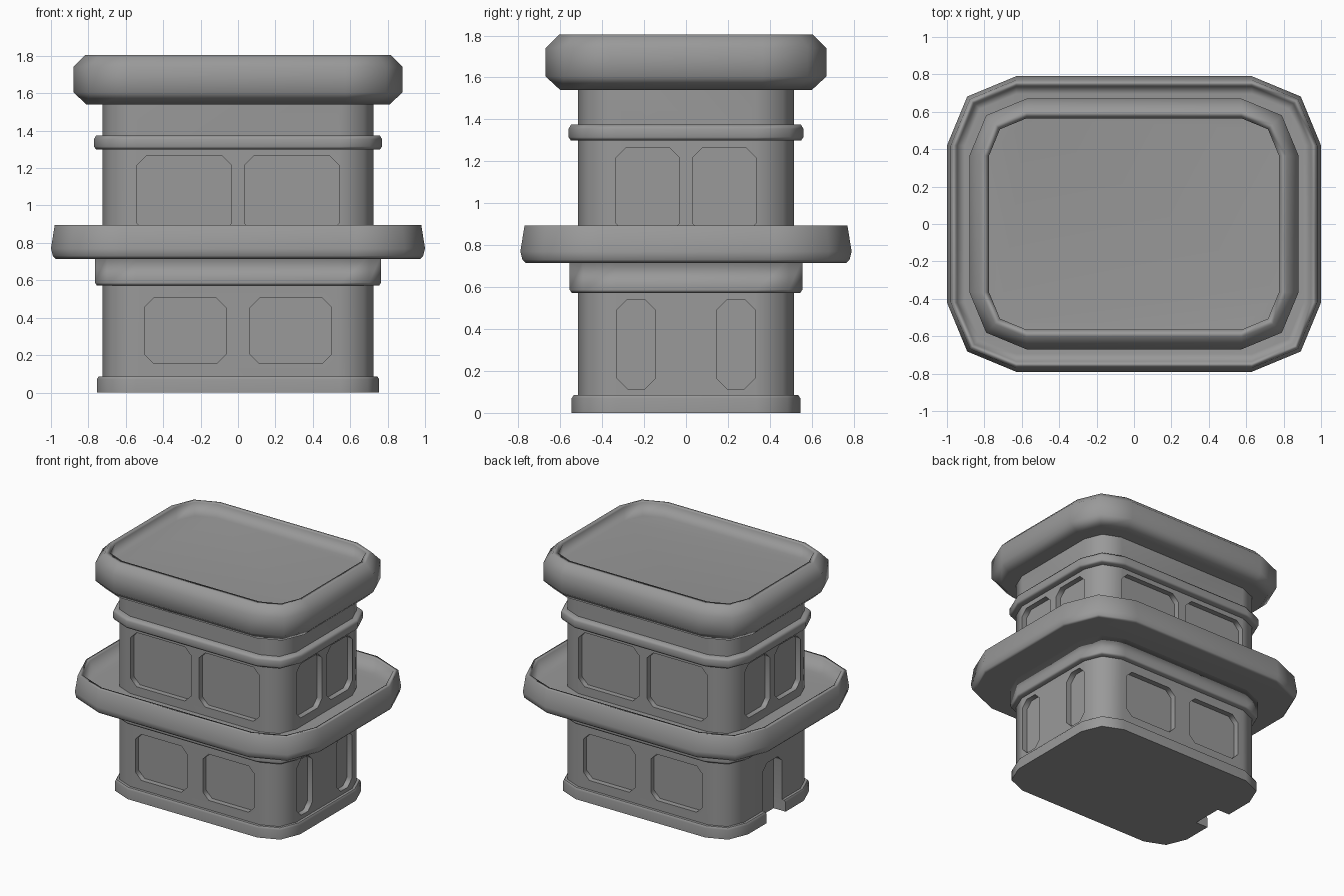
import bpy, bmesh
from math import cos, sin, pi

if "Cube" in bpy.data.objects:
    bpy.data.objects.remove(bpy.data.objects["Cube"])

grey = bpy.data.materials.new("plain_grey")
grey.use_nodes = True
COLOUR = (0.32, 0.32, 0.32, 1)
grey.diffuse_color = COLOUR
grey.node_tree.nodes["Principled BSDF"].inputs["Base Color"].default_value = COLOUR


def make_object(name, bm):
    bmesh.ops.recalc_face_normals(bm, faces=bm.faces)
    mesh = bpy.data.meshes.new(name)
    bm.to_mesh(mesh)
    bm.free()
    mesh.materials.append(grey)
    obj = bpy.data.objects.new(name, mesh)
    bpy.context.collection.objects.link(obj)
    return obj


def soften(obj):
    obj.modifiers.new("even_shading", "WEIGHTED_NORMAL").keep_sharp = True


def rounded_ring(bm, centre, r, z, steps=2):
    """Rounded rectangle whose corner arcs share the given centre."""
    cx, cy = centre
    ring = []
    for q, (sx, sy) in enumerate([(1, 1), (-1, 1), (-1, -1), (1, -1)]):
        for i in range(steps + 1):
            a = (q + i / steps) * pi / 2
            ring.append(bm.verts.new((sx * cx + r * cos(a), sy * cy + r * sin(a), z)))
    return ring


def rounded_stack(name, centre, profile):
    """Stack rounded rectangles of (corner radius, height) into a closed solid."""
    bm = bmesh.new()
    rings = [rounded_ring(bm, centre, r, z) for r, z in profile]
    for low, high in zip(rings, rings[1:]):
        n = len(low)
        for i in range(n):
            j = (i + 1) % n
            bm.faces.new((low[i], low[j], high[j], high[i]))
    bm.faces.new(rings[0][::-1])
    bm.faces.new(rings[-1])
    for f in bm.faces:
        f.smooth = True
    # Level edges are crisp, upright corner edges stay soft
    for e in bm.edges:
        level = abs(e.verts[0].co.z - e.verts[1].co.z) < 1e-5
        e.smooth = not (level and e.calc_face_angle() > 0.4)
    return make_object(name, bm)


def add_panel(bm, axis, side, span, heights, face, depth, chamfer=0.05):
    """Prism with clipped corners that recesses one wall face."""
    (a, b), (lo, hi), c = span, heights, chamfer
    outline = [(a + c, lo), (b - c, lo), (b, lo + c), (b, hi - c),
               (b - c, hi), (a + c, hi), (a, hi - c), (a, lo + c)]
    loops = []
    for d in (face - depth, face + 0.2):
        pts = [(side * d, u, v) if axis == "x" else (u, side * d, v) for u, v in outline]
        loops.append([bm.verts.new(p) for p in pts])
    inner, outer = loops
    bm.faces.new(inner)
    bm.faces.new(outer[::-1])
    for i in range(8):
        j = (i + 1) % 8
        bm.faces.new((inner[i], inner[j], outer[j], outer[i]))


def cut(obj, cutter):
    mod = obj.modifiers.new("recess", "BOOLEAN")
    mod.operation = "DIFFERENCE"
    mod.solver = "EXACT"
    mod.object = cutter
    bpy.ops.object.select_all(action="DESELECT")
    obj.select_set(True)
    bpy.context.view_layer.objects.active = obj
    bpy.ops.object.modifier_apply(modifier=mod.name)
    bpy.ops.object.shade_smooth_by_angle(angle=0.85)


WALL_X, WALL_Y, DEPTH = 0.725, 0.515, 0.04
WALL = (0.545, 0.335)
ROOF = (0.575, 0.365)
BALCONY = (0.63, 0.42)


def window_pair(bm, axis, side, near, far, heights):
    face = WALL_X if axis == "x" else WALL_Y
    for span in ((near, far), (-far, -near)):
        add_panel(bm, axis, side, span, heights, face, DEPTH)


# Walls and trims
lower_wall = rounded_stack("lower_wall", WALL, [(0.18, 0.02), (0.18, 0.74)])
upper_wall = rounded_stack("upper_wall", WALL, [(0.18, 0.75), (0.18, 1.6)])
base = rounded_stack("base_plinth", WALL, [(0.21, 0), (0.21, 0.07), (0.2, 0.085), (0.17, 0.085)])
trims = [
    rounded_stack("lower_band", WALL, [(0.17, 0.572), (0.21, 0.572), (0.22, 0.587), (0.22, 0.73)]),
    rounded_stack("upper_band", WALL, [(0.17, 1.3), (0.215, 1.3), (0.225, 1.315),
                                       (0.225, 1.355), (0.213, 1.375), (0.17, 1.375)]),
]

# Balcony tray and roof tray
trims.append(rounded_stack("balcony", BALCONY, [
    (0.345, 0.715), (0.36, 0.73), (0.37, 0.77), (0.35, 0.895), (0.315, 0.895), (0.275, 0.79)]))
trims.append(rounded_stack("roof", ROOF, [
    (0.235, 1.54), (0.305, 1.605), (0.305, 1.74), (0.24, 1.805), (0.2, 1.805), (0.2, 1.7)]))

# Lower window recesses: front, back and one side
bm = bmesh.new()
for side in (-1, 1):
    window_pair(bm, "y", side, 0.065, 0.5, (0.155, 0.505))
window_pair(bm, "x", 1, 0.145, 0.33, (0.115, 0.54))
lower_cutter = make_object("lower_window_cutter", bm)

# Upper window recesses on all four sides
bm = bmesh.new()
for side in (-1, 1):
    window_pair(bm, "y", side, 0.035, 0.54, (0.855, 1.265))
    window_pair(bm, "x", side, 0.03, 0.335, (0.855, 1.265))
upper_cutter = make_object("upper_window_cutter", bm)

# Doorway through the plinth on the right side
bm = bmesh.new()
add_panel(bm, "x", -1, (-0.115, 0.115), (-0.2, 0.43), WALL_X, 0.07)
door_cutter = make_object("door_cutter", bm)

cut(lower_wall, lower_cutter)
cut(lower_wall, door_cutter)
cut(base, door_cutter)
cut(upper_wall, upper_cutter)
for cutter in (lower_cutter, upper_cutter, door_cutter):
    bpy.data.objects.remove(cutter)

for obj in [lower_wall, upper_wall, base] + trims:
    soften(obj)
